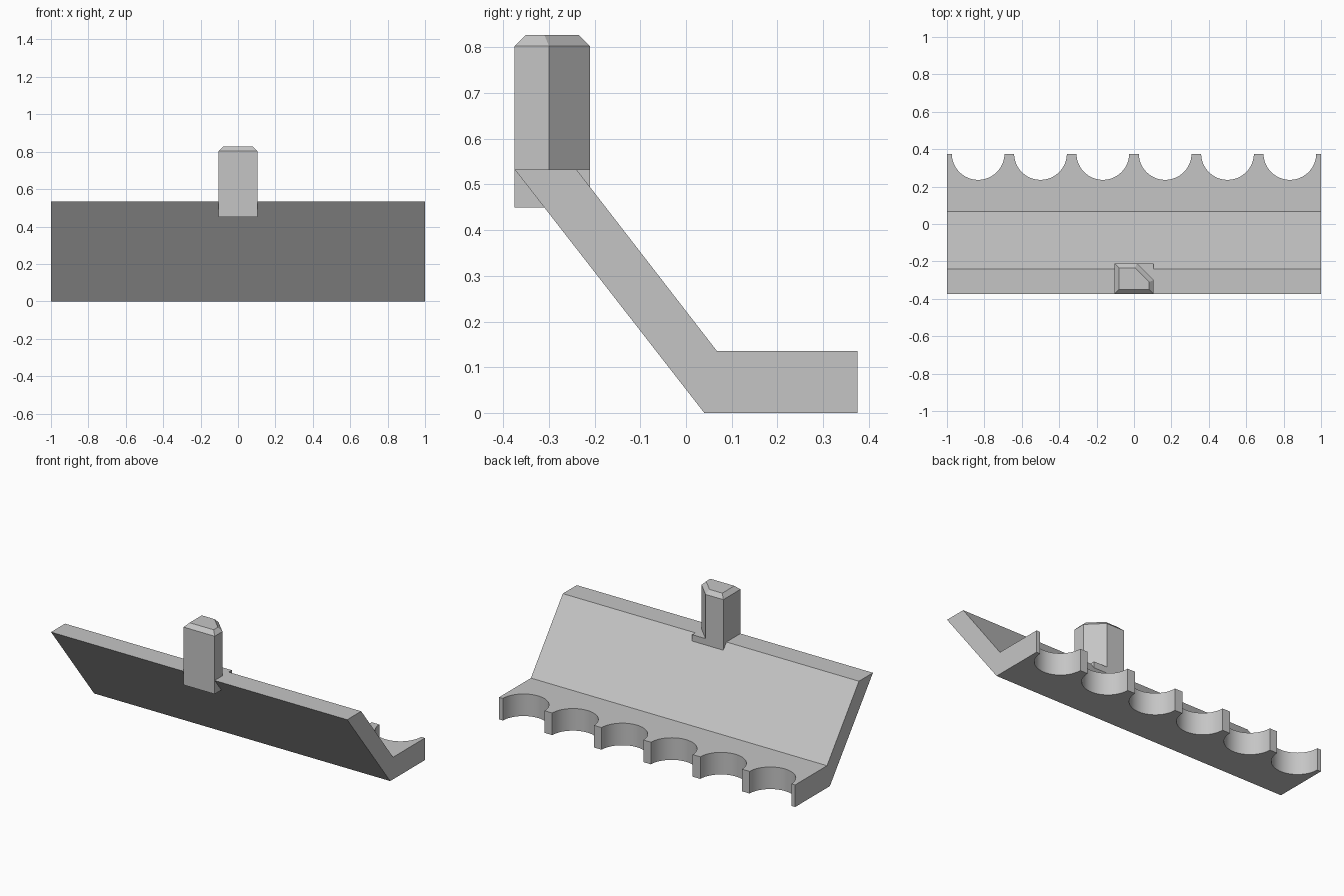
import bpy, bmesh, math
from mathutils import Matrix

cube = bpy.data.objects.get("Cube")
if cube:
    bpy.data.objects.remove(cube, do_unlink=True)

# Single plain grey
grey = bpy.data.materials.new("plain grey")
grey.use_nodes = True
colour = (0.56, 0.56, 0.56, 1)
grey.diffuse_color = colour
grey.node_tree.nodes["Principled BSDF"].inputs["Base Color"].default_value = colour


def make_object(name, bm):
    bmesh.ops.recalc_face_normals(bm, faces=bm.faces)
    mesh = bpy.data.meshes.new(name)
    bm.to_mesh(mesh)
    bm.free()
    mesh.materials.append(grey)
    obj = bpy.data.objects.new(name, mesh)
    bpy.context.collection.objects.link(obj)
    return obj


def extrude_profile(bm, points, offset):
    """Close a 3D outline and extrude it; returns the far cap."""
    face = bm.faces.new([bm.verts.new(p) for p in points])
    new = bmesh.ops.extrude_face_region(bm, geom=[face], use_keep_orig=True)["geom"]
    bmesh.ops.translate(bm, vec=offset, verts=[v for v in new if isinstance(v, bmesh.types.BMVert)])
    return next(f for f in new if isinstance(f, bmesh.types.BMFace))


def apply_boolean(obj, other, operation):
    mod = obj.modifiers.new(operation.lower(), "BOOLEAN")
    mod.operation, mod.solver, mod.object = operation, "EXACT", other
    bpy.context.view_layer.objects.active = obj
    bpy.ops.object.modifier_apply(modifier=mod.name)
    bpy.data.objects.remove(other, do_unlink=True)


FRONT, BACK, RIM = -0.375, 0.375, 0.533

# Sloped plate with a flat shelf at its foot
bm = bmesh.new()
profile = [(0.04, 0), (BACK, 0), (BACK, 0.135), (0.068, 0.135), (-0.24, RIM), (FRONT, RIM)]
extrude_profile(bm, [(-1, y, z) for y, z in profile], (2, 0, 0))
rack = make_object("scalloped_rack", bm)

# Six round scallops along the back edge of the shelf
bm = bmesh.new()
for i in range(6):
    bmesh.ops.create_cone(bm, cap_ends=True, segments=64, radius1=0.141, radius2=0.141,
                          depth=0.4, matrix=Matrix.Translation(((i - 2.5) / 3, BACK + 0.002, 0.07)))
apply_boolean(rack, make_object("scallop_cutter", bm), "DIFFERENCE")

# Square foot of the peg, sunk into the rim
HALF, PEG_BACK = 0.105, -0.21
square = [(-HALF, FRONT), (HALF, FRONT), (HALF, PEG_BACK), (-HALF, PEG_BACK)]
bm = bmesh.new()
extrude_profile(bm, [(x, y, 0.45) for x, y in square], (0, 0, RIM - 0.45))
apply_boolean(rack, make_object("peg_foot", bm), "UNION")

# Peg with one cut corner and a bevelled top
outline = square[:2] + [(HALF, -0.3), (0.015, PEG_BACK)] + square[3:]
bm = bmesh.new()
top = extrude_profile(bm, [(x, y, RIM) for x, y in outline], (0, 0, 0.803 - RIM))
bmesh.ops.recalc_face_normals(bm, faces=bm.faces)
bmesh.ops.inset_region(bm, faces=[top], thickness=0.024, use_even_offset=True)
bmesh.ops.translate(bm, vec=(0, 0, 0.024), verts=top.verts)
apply_boolean(rack, make_object("peg", bm), "UNION")

# Smooth only the round scallop walls
bpy.ops.object.select_all(action="DESELECT")
rack.select_set(True)
bpy.context.view_layer.objects.active = rack
bpy.ops.object.shade_smooth_by_angle(angle=math.radians(20))
